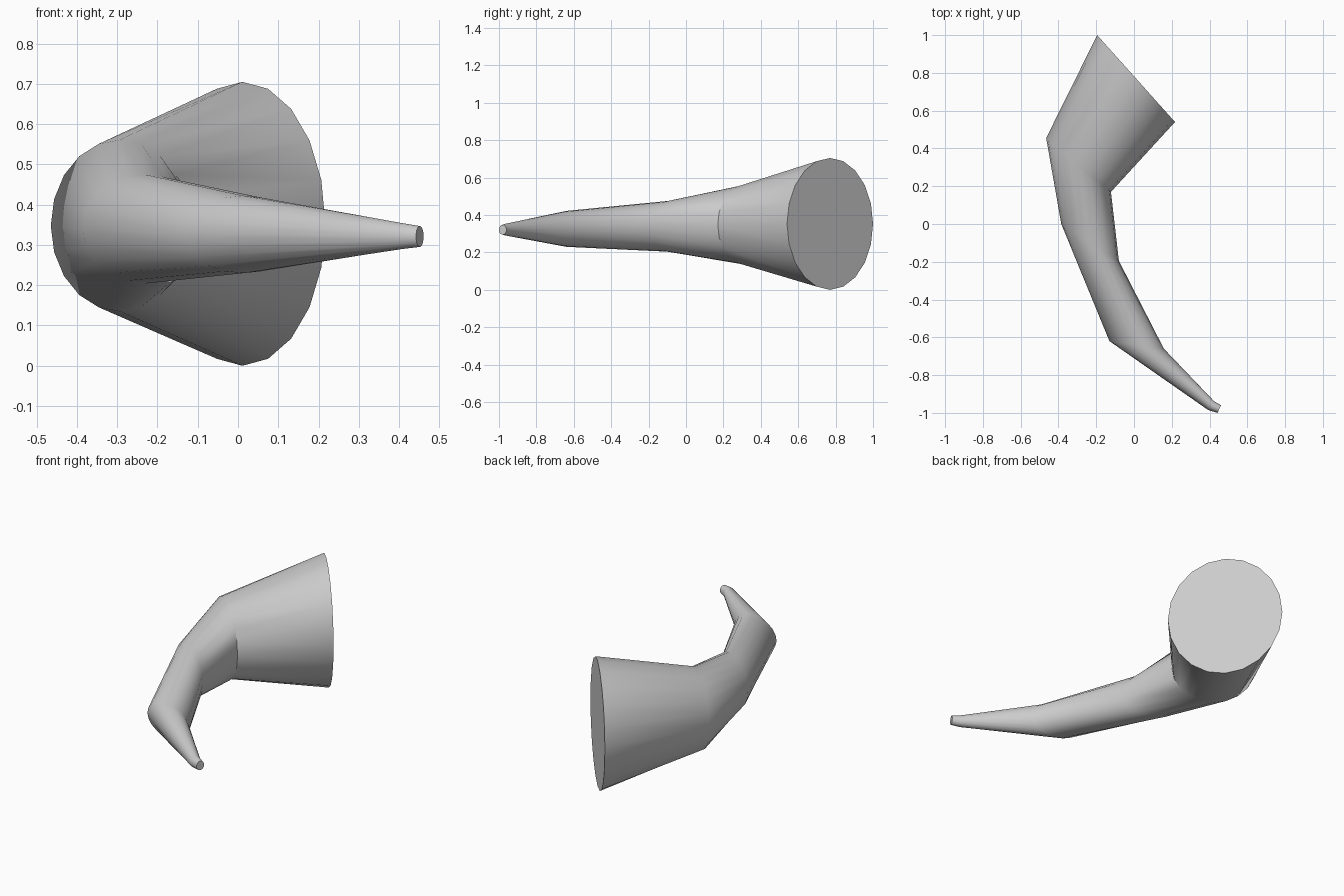
import bpy, bmesh
from math import sin, cos, pi
from mathutils import Vector

if "Cube" in bpy.data.objects:
    bpy.data.objects.remove(bpy.data.objects["Cube"])

SIDES = 20
# Cross-sections: outer-bend point (x, y), inner-bend point (x, y), z low, z high
sections = [
    ((-0.195, 1.00), (0.217, 0.54), 0.00, 0.705),
    ((-0.465, 0.455), (-0.122, 0.17), 0.135, 0.561),
    ((-0.385, 0.00), (-0.08, -0.195), 0.204, 0.475),
    ((-0.13, -0.62), (0.158, -0.66), 0.230, 0.422),
    ((0.393, -0.985), (0.424, -0.938), 0.290, 0.354),
    ((0.442, -1.00), (0.461, -0.96), 0.295, 0.347),
]

# Curved tapering horn lofted through elliptical rings
bm = bmesh.new()
rings = []
for outer, inner, lo, hi in sections:
    a = Vector((*outer, (lo + hi) / 2))
    b = Vector((*inner, (lo + hi) / 2))
    centre, side = (a + b) / 2, (b - a) / 2
    up = Vector((0, 0, (hi - lo) / 2))
    rings.append([bm.verts.new(centre + side * cos(2 * pi * i / SIDES) + up * sin(2 * pi * i / SIDES))
                  for i in range(SIDES)])
for r, s in zip(rings, rings[1:]):
    for i in range(SIDES):
        j = (i + 1) % SIDES
        bm.faces.new((r[i], r[j], s[j], s[i]))

# Flat end caps
bm.faces.new(rings[0])
bm.faces.new(rings[-1])
bmesh.ops.recalc_face_normals(bm, faces=bm.faces)

mesh = bpy.data.meshes.new("horn")
bm.to_mesh(mesh)
bm.free()
horn = bpy.data.objects.new("horn", mesh)
bpy.context.collection.objects.link(horn)
bpy.context.view_layer.objects.active = horn
horn.select_set(True)
bpy.ops.object.shade_smooth_by_angle(angle=0.7)
